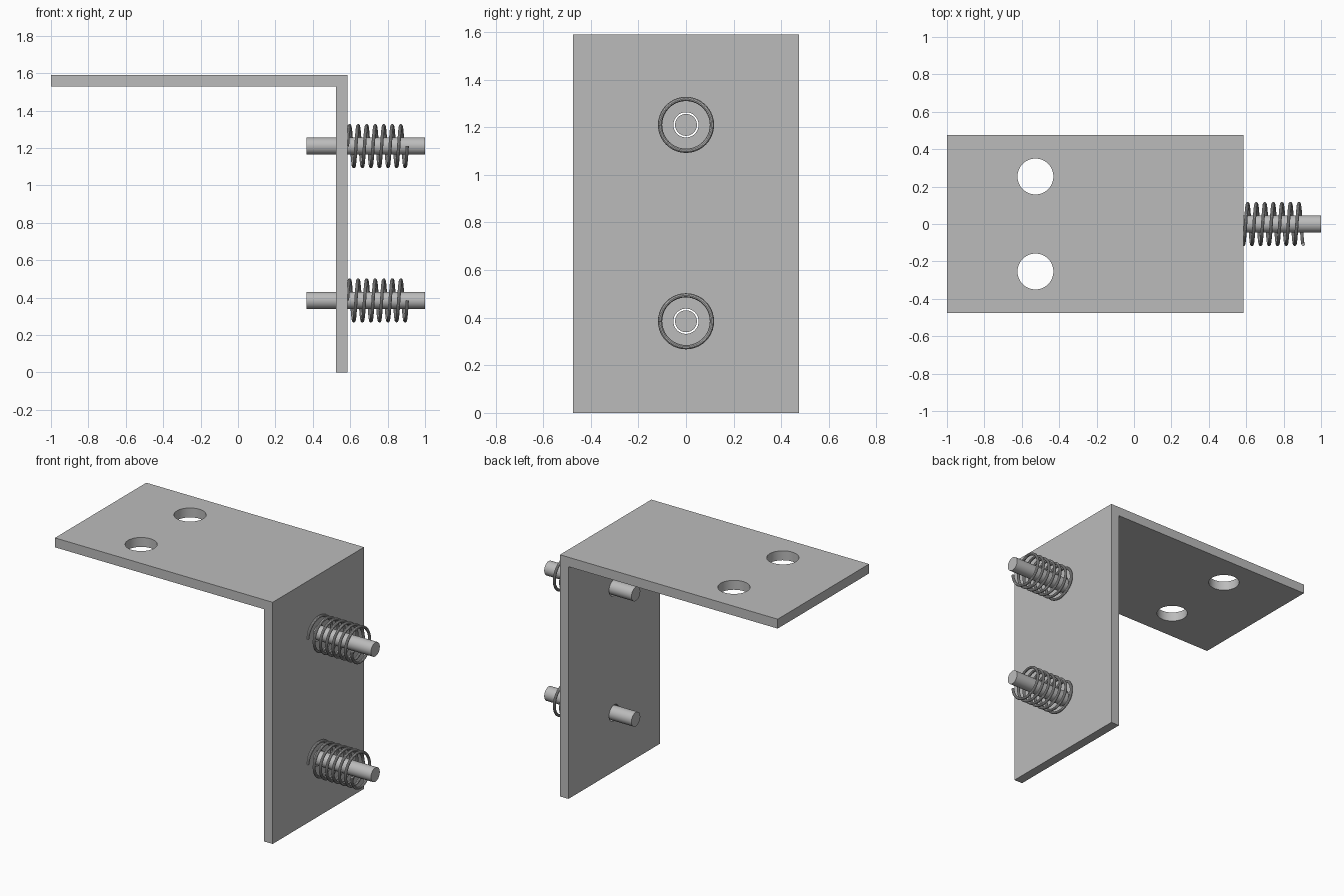
import bpy
import bmesh
from math import pi, sin, cos
from mathutils import Vector

cube = bpy.data.objects.get("Cube")
if cube:
    bpy.data.objects.remove(cube, do_unlink=True)

# One plain metal colour
grey = bpy.data.materials.new("grey metal")
grey.use_nodes = True
colour = (0.5, 0.5, 0.5, 1)
grey.diffuse_color = colour
grey.node_tree.nodes["Principled BSDF"].inputs["Base Color"].default_value = colour

# Shared dimensions
LEFT, RIGHT, TOP = -1.0, 0.585, 1.59
THICK, HALF_DEPTH = 0.062, 0.475
PIN_HEIGHTS = {"lower": 0.385, "upper": 1.21}


def select_only(ob):
    bpy.ops.object.select_all(action='DESELECT')
    ob.select_set(True)
    bpy.context.view_layer.objects.active = ob


def smooth(ob):
    select_only(ob)
    bpy.ops.object.shade_smooth_by_angle(angle=pi / 6)


def cylinder(name, centre, radius, length, along_x=False):
    rotation = (0, pi / 2, 0) if along_x else (0, 0, 0)
    bpy.ops.mesh.primitive_cylinder_add(vertices=48, radius=radius, depth=length,
                                        location=centre, rotation=rotation)
    ob = bpy.context.object
    ob.name = name
    ob.data.materials.append(grey)
    return ob


def cut(ob, cutter):
    mod = ob.modifiers.new("hole", 'BOOLEAN')
    mod.operation = 'DIFFERENCE'
    mod.solver = 'EXACT'
    mod.object = cutter
    select_only(ob)
    bpy.ops.object.modifier_apply(modifier=mod.name)
    bpy.data.objects.remove(cutter, do_unlink=True)


# Angle bracket: L profile pushed through its depth
profile = [(LEFT, TOP), (LEFT, TOP - THICK), (RIGHT - THICK, TOP - THICK),
           (RIGHT - THICK, 0), (RIGHT, 0), (RIGHT, TOP)]
bm = bmesh.new()
face = bm.faces.new([bm.verts.new((x, -HALF_DEPTH, z)) for x, z in profile])
result = bmesh.ops.extrude_face_region(bm, geom=[face])
moved = [v for v in result["geom"] if isinstance(v, bmesh.types.BMVert)]
bmesh.ops.translate(bm, verts=moved, vec=Vector((0, 2 * HALF_DEPTH, 0)))
bmesh.ops.recalc_face_normals(bm, faces=bm.faces)
mesh = bpy.data.meshes.new("angle_bracket")
bm.to_mesh(mesh)
bm.free()
bracket = bpy.data.objects.new("angle_bracket", mesh)
bpy.context.collection.objects.link(bracket)
mesh.materials.append(grey)

# Mounting holes in the top plate, clearance holes for the pins
for side in (-1, 1):
    cut(bracket, cylinder("cutter", (-0.527, side * 0.254, TOP), 0.096, 0.4))
for z in PIN_HEIGHTS.values():
    cut(bracket, cylinder("cutter", (RIGHT, 0, z), 0.053, 0.4, along_x=True))
smooth(bracket)


def spring(name, z, turns=7, steps=40, radius=0.109, wire=0.009, length=0.32):
    curve = bpy.data.curves.new(name, 'CURVE')
    curve.dimensions = '3D'
    curve.bevel_depth = wire
    curve.bevel_resolution = 3
    curve.use_fill_caps = True
    line = curve.splines.new('POLY')
    count = turns * steps
    line.points.add(count)
    for i, point in enumerate(line.points):
        a = 2 * pi * i / steps
        point.co = (RIGHT + length * i / count, -radius * cos(a), z + radius * sin(a), 1)
    ob = bpy.data.objects.new(name, curve)
    bpy.context.collection.objects.link(ob)
    curve.materials.append(grey)
    select_only(ob)
    bpy.ops.object.convert(target='MESH')
    smooth(bpy.context.object)


# Sliding pins with their coil springs
PIN_START, PIN_END = 0.365, 1.0
for level, z in PIN_HEIGHTS.items():
    pin = cylinder(level + "_pin", ((PIN_START + PIN_END) / 2, 0, z), 0.046,
                   PIN_END - PIN_START, along_x=True)
    smooth(pin)
    spring(level + "_spring", z)
